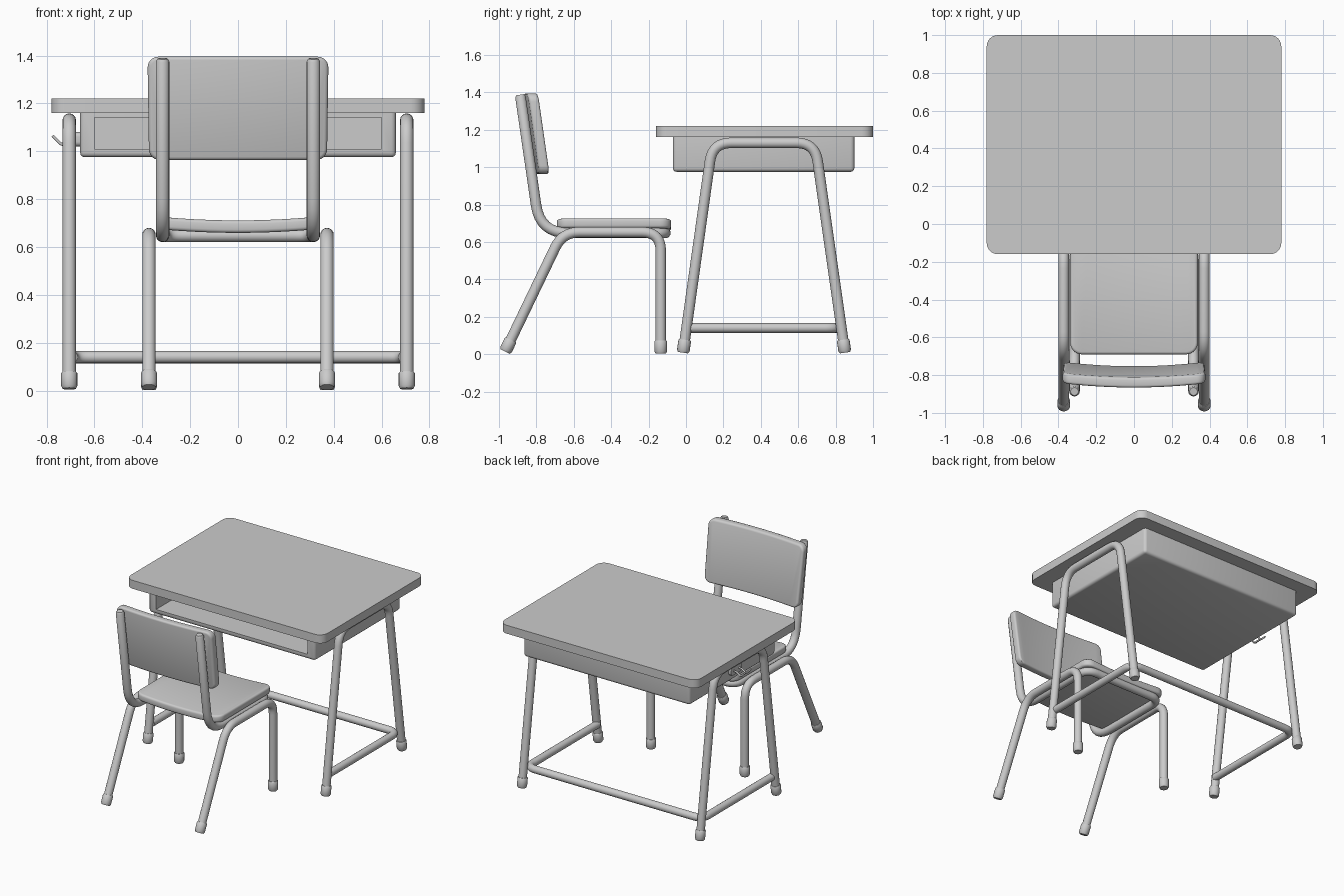
import bpy, bmesh
from mathutils import Vector

if "Cube" in bpy.data.objects:
    bpy.data.objects.remove(bpy.data.objects["Cube"])


def smooth(ob, angle=0.6):
    bpy.ops.object.select_all(action='DESELECT')
    ob.select_set(True)
    bpy.context.view_layer.objects.active = ob
    bpy.ops.object.shade_smooth_by_angle(angle=angle)


def mesh_object(name, bm):
    bmesh.ops.recalc_face_normals(bm, faces=bm.faces)
    me = bpy.data.meshes.new(name)
    bm.to_mesh(me)
    bm.free()
    ob = bpy.data.objects.new(name, me)
    bpy.context.collection.objects.link(ob)
    smooth(ob)
    return ob


def box(lo, hi):
    bm = bmesh.new()
    bmesh.ops.create_cube(bm, size=1)
    lo, hi = Vector(lo), Vector(hi)
    for v in bm.verts:
        v.co = Vector([(lo[i] + hi[i]) / 2 + v.co[i] * (hi[i] - lo[i]) for i in range(3)])
    return bm


def slab(name, lo, hi, axis, corner, edge=0, bend=None, cuts=()):
    """Rounded-corner plate; optional soft rim and bending function."""
    bm = box(lo, hi)
    flat = lambda e: abs(e.verts[0].co[axis] - e.verts[1].co[axis]) < 1e-5
    bmesh.ops.bevel(bm, geom=[e for e in bm.edges if not flat(e)], offset=corner,
                    segments=6, profile=0.5, affect='EDGES')
    if edge:
        bmesh.ops.bevel(bm, geom=[e for e in bm.edges if flat(e)], offset=edge,
                        segments=3, profile=0.5, affect='EDGES')
    for x in cuts:
        bmesh.ops.bisect_plane(bm, geom=bm.verts[:] + bm.edges[:] + bm.faces[:],
                               plane_co=(x, 0, 0), plane_no=(1, 0, 0))
    if bend:
        for v in bm.verts:
            v.co = bend(v.co.copy())
    return mesh_object(name, bm)


def fillet(pts, radii):
    """Round the inner corners of a polyline; radii give the trim length."""
    pts = [Vector(p) for p in pts]
    out = [pts[0]]
    for i in range(1, len(pts) - 1):
        p = pts[i]
        a = p + (pts[i - 1] - p).normalized() * radii[i - 1]
        b = p + (pts[i + 1] - p).normalized() * radii[i - 1]
        for k in range(9):
            t = k / 8
            out.append(a * (1 - t) ** 2 + p * 2 * t * (1 - t) + b * t * t)
    return out + [pts[-1]]


def tube(name, pts, r, scale=None):
    cu = bpy.data.curves.new(name, 'CURVE')
    cu.dimensions = '3D'
    cu.bevel_depth, cu.bevel_resolution, cu.use_fill_caps = r, 6, True
    sp = cu.splines.new('POLY')
    sp.points.add(len(pts) - 1)
    for i, p in enumerate(pts):
        sp.points[i].co = (*p, 1)
        sp.points[i].radius = scale[i] if scale else 1
    ob = bpy.data.objects.new(name, cu)
    bpy.context.collection.objects.link(ob)
    bpy.ops.object.select_all(action='DESELECT')
    ob.select_set(True)
    bpy.context.view_layer.objects.active = ob
    bpy.ops.object.convert(target='MESH')
    smooth(bpy.context.view_layer.objects.active)


def foot(name, base, toward):
    base = Vector(base)
    d = (Vector(toward) - base).normalized()
    tube(name, [base, base + d * 0.012, base + d * 0.065, base + d * 0.07],
         0.034, [0.8, 1, 1, 0.9])


# Desk top
slab("desk_top", (-0.78, -0.16, 1.16), (0.78, 1.0, 1.22), 2, 0.06)

# Storage tray, open at the front
bm = box((-0.66, -0.07, 0.975), (0.66, 0.90, 1.16))
bmesh.ops.bevel(bm, geom=[e for e in bm.edges if min(v.co.z for v in e.verts) < 1.0],
                offset=0.02, segments=3, profile=0.5, affect='EDGES')
bm.normal_update()
front = max((f for f in bm.faces if f.normal.y < -0.99), key=lambda f: f.calc_area())
bmesh.ops.inset_region(bm, faces=[front], thickness=0.01)
for v in front.verts:
    v.co.x = 0.60 if v.co.x > 0 else -0.60
    v.co.z = 1.14 if v.co.z > 1.07 else 1.01
inner = bmesh.ops.extrude_discrete_faces(bm, faces=[front])['faces'][0]
bmesh.ops.translate(bm, verts=inner.verts[:], vec=(0, 0.93, 0))
mesh_object("desk_tray", bm)

R = 0.028
for s, side in ((-1, "left"), (1, "right")):
    # Desk leg hoop with feet
    x = s * 0.705
    hoop = [(x, -0.016, 0.008), (x, 0.142, 1.13), (x, 0.69, 1.13), (x, 0.85, 0.008)]
    tube(f"desk_leg_{side}", fillet(hoop, (0.1, 0.1)), R)
    foot(f"desk_front_foot_{side}", hoop[0], hoop[1])
    foot(f"desk_back_foot_{side}", hoop[3], hoop[2])

    # Chair leg hoop with feet
    x = s * 0.372
    hoop = [(x, -0.967, 0.014), (x, -0.66, 0.652), (x, -0.135, 0.652), (x, -0.135, 0.003)]
    tube(f"chair_leg_{side}", fillet(hoop, (0.09, 0.1)), R)
    foot(f"chair_back_foot_{side}", hoop[0], hoop[1])
    foot(f"chair_front_foot_{side}", hoop[3], hoop[2])

# Desk stretcher
tube("desk_stretcher", fillet([(-0.695, 0.01, 0.14), (-0.695, 0.81, 0.14),
                               (0.695, 0.81, 0.14), (0.695, 0.01, 0.14)], (0.07, 0.07)), 0.026)

# Bag hook on the left of the tray
slab("hook_plate", (-0.68, 0.34, 1.02), (-0.655, 0.46, 1.08), 0, 0.02)
for i, y in enumerate((0.37, 0.43)):
    tube(f"bag_hook_{i + 1}", fillet([(-0.66, y, 1.05), (-0.70, y, 1.05), (-0.735, y, 1.025),
                                      (-0.775, y, 1.065)], (0.012, 0.012)), 0.006)
tube("hook_bridge", [(-0.735, 0.37, 1.03), (-0.735, 0.43, 1.03)], 0.006)

# Chair frame: back posts running under the seat and joined at the front
P = 0.315
half = [(P, -0.885, 1.375), (P, -0.78, 0.648), (P, -0.11, 0.648)]
frame = fillet(half + [(-x, y, z) for x, y, z in reversed(half)], (0.15, 0.08, 0.08, 0.15))
top = Vector((0, -0.0017, 0.012))
frame = [frame[0] + top] + frame + [frame[-1] + top]
tube("chair_frame", frame, R, [0.75] + [1] * (len(frame) - 2) + [0.75])

cuts = [i * 0.06 for i in range(-5, 6)]


# Seat, slightly dished with a thinner front edge
def dish(c):
    c.z -= 0.016 * (1 - (c.x / 0.335) ** 2)
    return c


slab("seat", (-0.337, -0.69, 0.675), (0.337, -0.08, 0.727), 2, 0.06, 0.014, dish, cuts)


# Backrest, leaning back and wrapping forward at the sides
def lean(c):
    c.y += -0.143 * (c.z - 1.18) + 0.022 * (c.x / 0.37) ** 2
    c.x *= 1 + 0.04 * (c.z - 1.18)
    return c


slab("backrest", (-0.375, -0.837, 0.963), (0.375, -0.782, 1.395), 1, 0.045, 0.014, lean, cuts)
